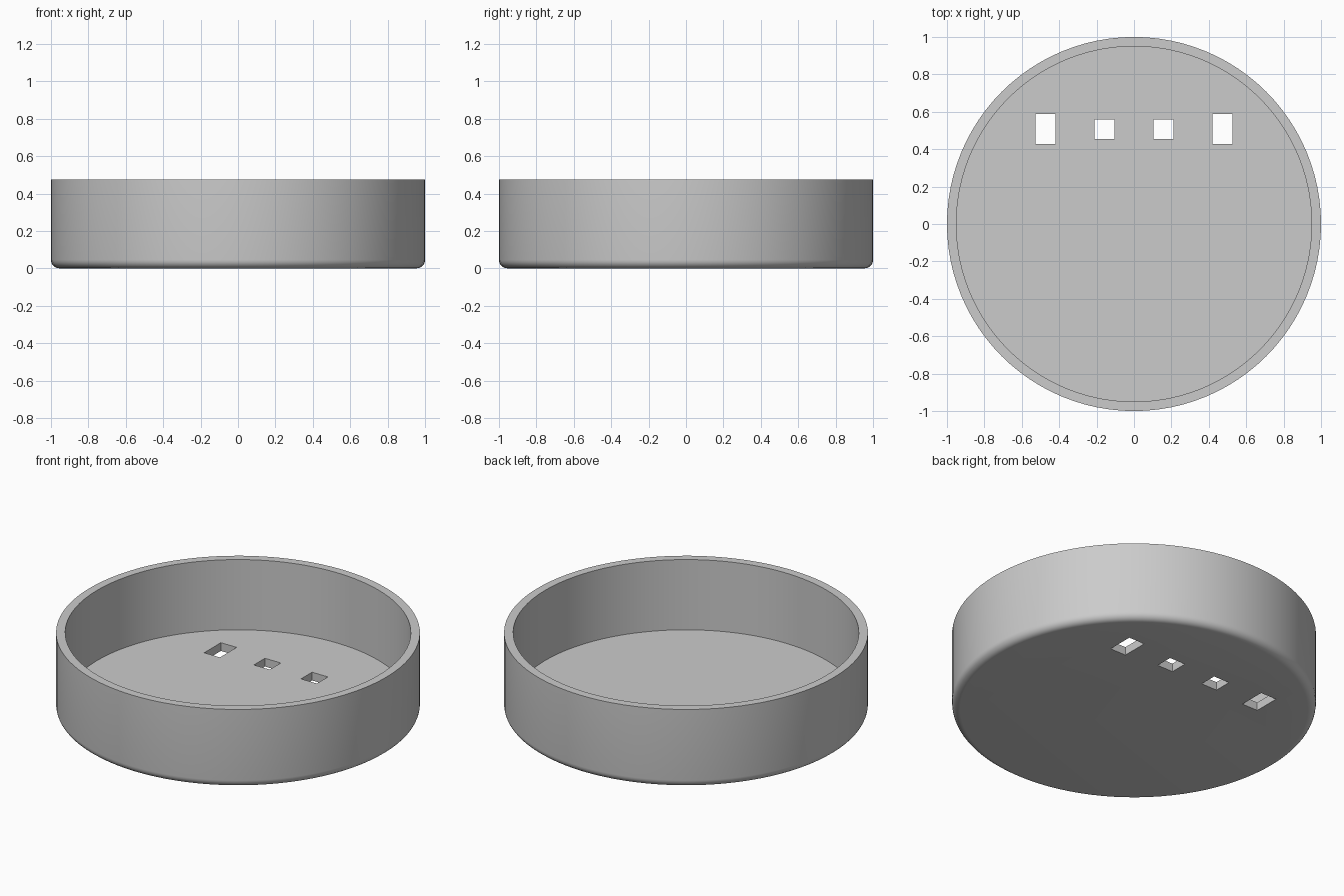
import bpy, bmesh, math

if "Cube" in bpy.data.objects:
    bpy.data.objects.remove(bpy.data.objects["Cube"], do_unlink=True)

HEIGHT, FLOOR, INNER, FILLET, SIDES = 0.476, 0.05, 0.95, 0.045, 96

grey = bpy.data.materials.new("plain grey")
grey.use_nodes = True
colour = (0.6, 0.6, 0.6, 1)
grey.diffuse_color = colour
grey.node_tree.nodes["Principled BSDF"].inputs["Base Color"].default_value = colour


def make_object(name, bm):
    bmesh.ops.recalc_face_normals(bm, faces=bm.faces)
    mesh = bpy.data.meshes.new(name)
    bm.to_mesh(mesh)
    bm.free()
    mesh.materials.append(grey)
    obj = bpy.data.objects.new(name, mesh)
    bpy.context.collection.objects.link(obj)
    return obj


def ring(bm, radius, z):
    angles = [2 * math.pi * i / SIDES for i in range(SIDES)]
    return [bm.verts.new((radius * math.cos(a), radius * math.sin(a), z)) for a in angles]


# Round tray: rounded lower edge, straight wall, flat rim and floor
profile = []
for step in range(7):
    a = math.pi / 2 * step / 6
    profile.append((1 - FILLET + FILLET * math.sin(a), FILLET - FILLET * math.cos(a)))
profile += [(1, HEIGHT), (INNER, HEIGHT), (INNER, FLOOR)]

bm = bmesh.new()
rings = [ring(bm, r, z) for r, z in profile]
for low, high in zip(rings, rings[1:]):
    for i in range(SIDES):
        j = (i + 1) % SIDES
        bm.faces.new((low[i], low[j], high[j], high[i]))
bm.faces.new(rings[0])
bm.faces.new(rings[-1])
tray = make_object("round_tray", bm)

# Four slots through the floor, longer ones on the outside
bm = bmesh.new()
for x, length in ((0.158, 0.106), (0.473, 0.16)):
    for side in (-1, 1):
        verts = bmesh.ops.create_cube(bm, size=1)["verts"]
        bmesh.ops.scale(bm, verts=verts, vec=(0.106, length, 0.3))
        bmesh.ops.translate(bm, verts=verts, vec=(side * x, 0.507, FLOOR / 2))
cutter = make_object("slot_cutter", bm)
cutter.hide_render = True

cut = tray.modifiers.new("slots", "BOOLEAN")
cut.operation = "DIFFERENCE"
cut.solver = "EXACT"
cut.object = cutter

# Apply the cut, then drop the helper
bpy.context.view_layer.objects.active = tray
tray.select_set(True)
bpy.ops.object.modifier_apply(modifier=cut.name)
bpy.data.objects.remove(cutter, do_unlink=True)
bpy.ops.object.shade_smooth_by_angle(angle=math.radians(30))
